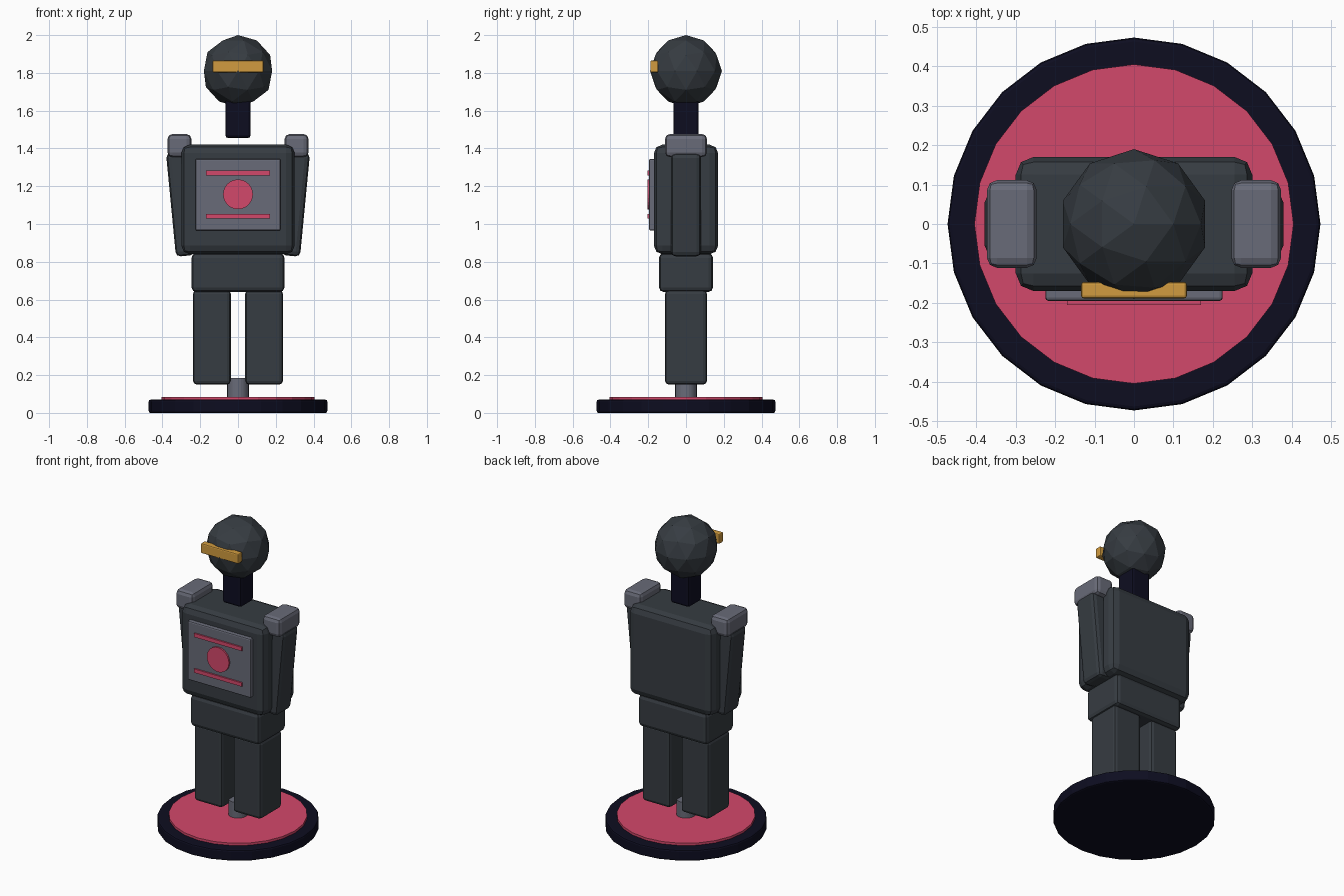
import bpy
import math

if "Cube" in bpy.data.objects:
    bpy.data.objects.remove(bpy.data.objects["Cube"], do_unlink=True)


def material(name, rgb):
    m = bpy.data.materials.new(name)
    m.use_nodes = True
    m.diffuse_color = (*rgb, 1)
    m.node_tree.nodes["Principled BSDF"].inputs["Base Color"].default_value = (*rgb, 1)
    return m


charcoal = material("charcoal", (0.037, 0.045, 0.054))
grey = material("steel grey", (0.14, 0.147, 0.188))
navy = material("dark navy", (0.004, 0.004, 0.0144))
pink = material("rose pink", (0.65, 0.065, 0.145))
gold = material("amber gold", (0.64, 0.33, 0.05))


def finish(name, mat, bevel=0, segments=2):
    ob = bpy.context.object
    ob.name = name
    ob.data.materials.append(mat)
    if bevel:
        mod = ob.modifiers.new("Bevel", "BEVEL")
        mod.width = bevel
        mod.segments = segments
        mod.limit_method = "ANGLE"
    return ob


def box(name, mat, centre, size, bevel=0, tilt=0):
    bpy.ops.mesh.primitive_cube_add(size=1, location=centre)
    ob = finish(name, mat, bevel)
    ob.scale = size
    bpy.ops.object.transform_apply(location=False, rotation=False, scale=True)
    ob.rotation_euler.y = tilt
    return ob


def disc(name, mat, centre, radius, depth, bevel=0, sides=24, rotation=(0, 0, 0)):
    bpy.ops.mesh.primitive_cylinder_add(vertices=sides, radius=radius, depth=depth,
                                        location=centre, rotation=rotation)
    return finish(name, mat, bevel)


# Stand
disc("base", navy, (0, 0, 0.035), 0.473, 0.07, 0.01)
disc("base_top", pink, (0, 0, 0.0725), 0.405, 0.025)
disc("support_post", grey, (0, 0, 0.13), 0.057, 0.11)

# Body
box("pelvis", charcoal, (0, 0, 0.743), (0.492, 0.286, 0.206), 0.025)
box("torso", charcoal, (0, 0, 1.13), (0.6, 0.34, 0.58), 0.045)
box("neck", navy, (0, 0, 1.57), (0.134, 0.134, 0.23), 0.015)

# Paired limbs
for side, s in (("left", 1), ("right", -1)):
    box(side + "_leg", charcoal, (s * 0.138, 0, 0.4), (0.2, 0.222, 0.5), 0.02)
    box(side + "_arm", charcoal, (s * 0.305, 0, 1.105), (0.1, 0.16, 0.55), 0.025,
        tilt=s * math.radians(5.5))
    box(side + "_shoulder", grey, (s * 0.31, 0, 1.415), (0.126, 0.222, 0.122), 0.025)

# Chest details
box("chest_panel", grey, (0, -0.175, 1.155), (0.45, 0.04, 0.38), 0.008)
disc("chest_light", pink, (0, -0.198, 1.157), 0.079, 0.014,
     rotation=(math.pi / 2, 0, 0))
for name, z in (("upper_chest_bar", 1.27), ("lower_chest_bar", 1.041)):
    box(name, pink, (0, -0.198, z), (0.34, 0.014, 0.024))

# Head
bpy.ops.mesh.primitive_ico_sphere_add(subdivisions=2, radius=0.19, location=(0, 0, 1.81))
finish("head", charcoal)
box("visor", gold, (0, -0.168, 1.834), (0.268, 0.042, 0.064), 0.007)
